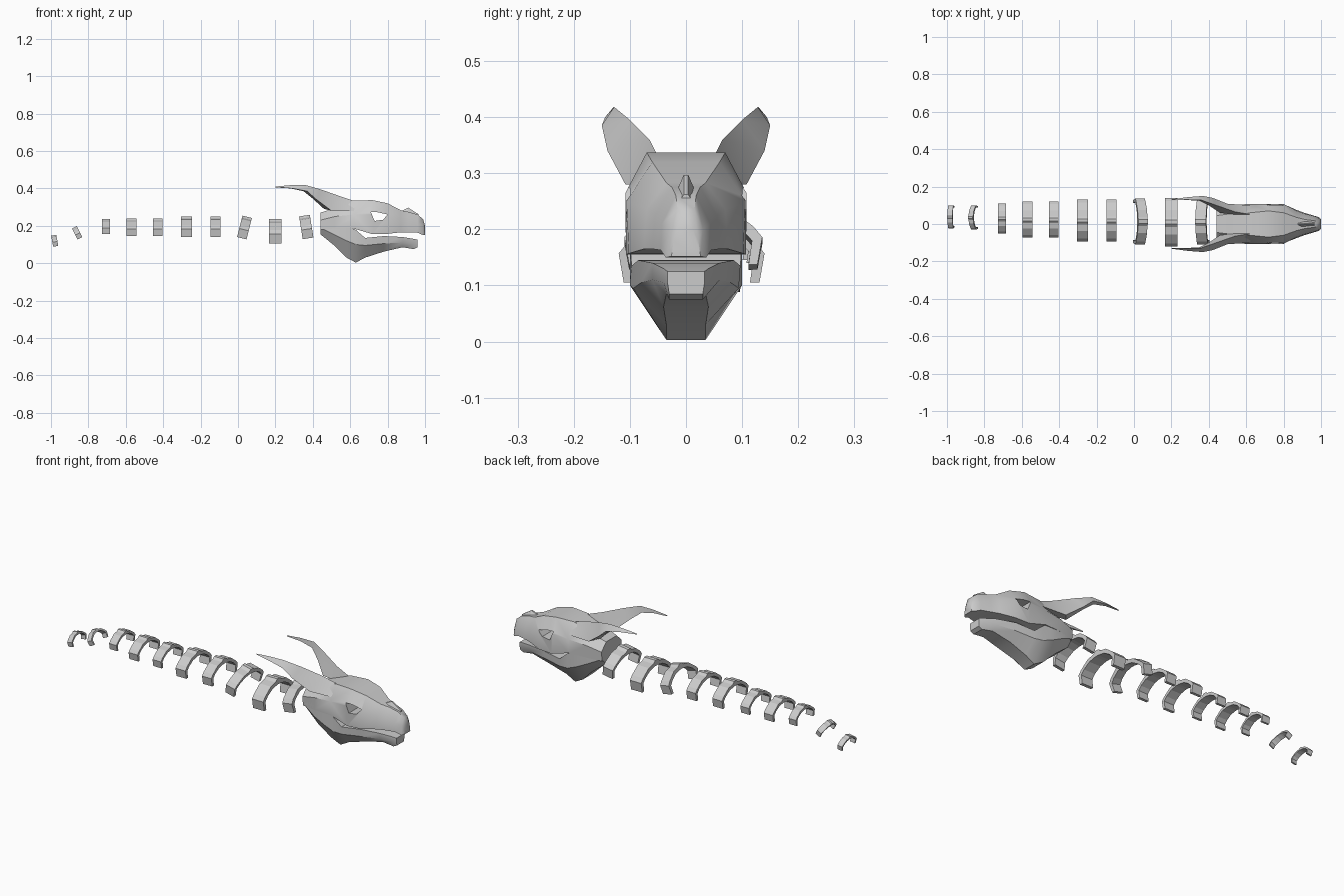
import bpy
import bmesh
import math
from mathutils import Matrix, Vector

if "Cube" in bpy.data.objects:
    bpy.data.objects.remove(bpy.data.objects["Cube"], do_unlink=True)

bone = bpy.data.materials.new("bone_grey")
bone.use_nodes = True
bone.diffuse_color = (0.6, 0.6, 0.6, 1)
bone.node_tree.nodes["Principled BSDF"].inputs["Base Color"].default_value = (0.6, 0.6, 0.6, 1)


def loft(name, rings, smooth_angle=35):
    """Skin a row of equal-sized point rings and cap both ends."""
    bm = bmesh.new()
    loops = [[bm.verts.new(p) for p in ring] for ring in rings]
    for a, b in zip(loops, loops[1:]):
        for i in range(len(a)):
            j = (i + 1) % len(a)
            bm.faces.new((a[i], a[j], b[j], b[i]))
    bm.faces.new(loops[0])
    bm.faces.new(loops[-1])
    bmesh.ops.recalc_face_normals(bm, faces=bm.faces)
    mesh = bpy.data.meshes.new(name)
    bm.to_mesh(mesh)
    bm.free()
    obj = bpy.data.objects.new(name, mesh)
    bpy.context.collection.objects.link(obj)
    mesh.materials.append(bone)
    if smooth_angle:
        select_only(obj)
        bpy.ops.object.shade_smooth_by_angle(angle=math.radians(smooth_angle))
    return obj


def select_only(obj):
    bpy.ops.object.select_all(action='DESELECT')
    obj.select_set(True)
    bpy.context.view_layer.objects.active = obj


def mirrored_section(x, *pairs):
    """Ring across the head from (height, half width) pairs, top to bottom."""
    half = list(zip(pairs[0::2], pairs[1::2]))
    left = [(x, w, z) for z, w in half]
    right = [(x, -w, z) for z, w in reversed(half)]
    return left + right


# Upper skull: x, then height and half width of crown, brow and jaw edge
skull_sections = [
    (.44, .27, .045, .23, .085, .18, .08),
    (.52, .295, .055, .25, .1, .185, .1),
    (.62, .335, .06, .26, .108, .185, .105),
    (.72, .337, .07, .265, .108, .155, .107),
    (.80, .32, .06, .25, .106, .157, .102),
    (.87, .283, .035, .235, .07, .165, .075),
    (.91, .275, .025, .225, .055, .165, .06),
    (.96, .26, .018, .21, .043, .163, .045),
    (.99, .235, .015, .2, .03, .15, .036),
    (1.0, .2, .012, .18, .022, .152, .026),
]
skull = loft("skull", [mirrored_section(*s) for s in skull_sections])

# Eye sockets cut straight across the skull
eye_outline = [(.71, .275), (.75, .272), (.8, .26), (.775, .232), (.73, .226)]
cutter = loft("eye_cutter", [[(x, y, z) for x, z in eye_outline] for y in (-.2, .2)], 0)
cutter.hide_render = True
cut = skull.modifiers.new("eye_sockets", 'BOOLEAN')
cut.object = cutter
cut.solver = 'EXACT'
select_only(skull)
bpy.ops.object.modifier_apply(modifier=cut.name)
bpy.data.objects.remove(cutter, do_unlink=True)

# Lower jaw: same layout, rim, cheek and chin
jaw_sections = [
    (.44, .23, .08, .19, .08, .155, .05),
    (.52, .21, .1, .15, .1, .09, .06),
    (.58, .2, .1, .12, .1, .03, .04),
    (.63, .178, .1, .1, .1, .003, .035),
    (.68, .135, .097, .095, .094, .03, .035),
    (.78, .145, .085, .105, .08, .062, .04),
    (.88, .14, .06, .11, .06, .085, .035),
    (.94, .13, .04, .105, .04, .075, .03),
    (.96, .125, .033, .105, .033, .085, .03),
]
loft("lower_jaw", [mirrored_section(*s) for s in jaw_sections])

# Pointed bump on the snout
bump_sections = [(.875, .28, .004, .26, .02), (.91, .297, .004, .26, .02),
                 (.965, .262, .004, .24, .018)]
loft("snout_bump", [mirrored_section(*s) for s in bump_sections], 0)

# Horns: flat blades described by their upper, outer and inner edges
upper_edge = [(.63, .05, .33), (.54, .065, .36), (.44, .1, .395), (.36, .128, .418), (.28, .13, .417), (.2, .128, .41)]
outer_edge = [(.62, .1, .28), (.5, .108, .28), (.42, .14, .34), (.37, .15, .385), (.29, .144, .4), (.2, .132, .407)]
inner_edge = [(.6, .04, .29), (.46, .06, .29), (.4, .1, .345), (.35, .125, .385), (.28, .128, .4), (.2, .127, .405)]
for side, label in ((1, "back"), (-1, "front")):
    rings = [[(x, side * y, z) for x, y, z in trio]
             for trio in zip(upper_edge, outer_edge, inner_edge)]
    loft(label + "_horn", rings)

# Vertebra arches: half profile as fractions of half width and height
outer = [(.08, 1), (.2, .9), (.5, .84), (.87, .56), (1, .4), (.93, 0)]
inner = [(.8, 0), (.85, .35), (.7, .52), (.4, .7), (.08, .76)]
half_arch = outer + inner
arch = outer[::-1] + [(-u, v) for u, v in outer] + [(-u, v) for u, v in inner] + inner[::-1]

# Position, thickness, base height, top height, near side, far side, lean
arches = [
    (-.98, .028, .09, .15, -.024, .1, -10),
    (-.86, .028, .13, .195, -.03, .1, -27),
    (-.705, .043, .155, .235, -.05, .11, 0),
    (-.57, .053, .145, .238, -.072, .12, 0),
    (-.43, .05, .145, .238, -.072, .12, 0),
    (-.275, .058, .14, .25, -.093, .13, 0),
    (-.12, .055, .14, .25, -.093, .13, 0),
    (.035, .052, .132, .25, -.11, .136, 14),
    (.2, .066, .105, .235, -.12, .14, 0),
    (.365, .058, .132, .255, -.11, .136, -9),
]
for number, (x, thick, low, high, near, far, lean) in enumerate(arches, 1):
    middle = Vector((x, (near + far) / 2, (low + high) / 2))
    turn = Matrix.Rotation(math.radians(lean), 3, 'Y')
    rings = [[middle + turn @ Vector((s * thick / 2, u * (far - near) / 2, (v - .5) * (high - low)))
              for u, v in arch] for s in (-1, 1)]
    loft("vertebra_arch_%d" % number, rings, 0)
